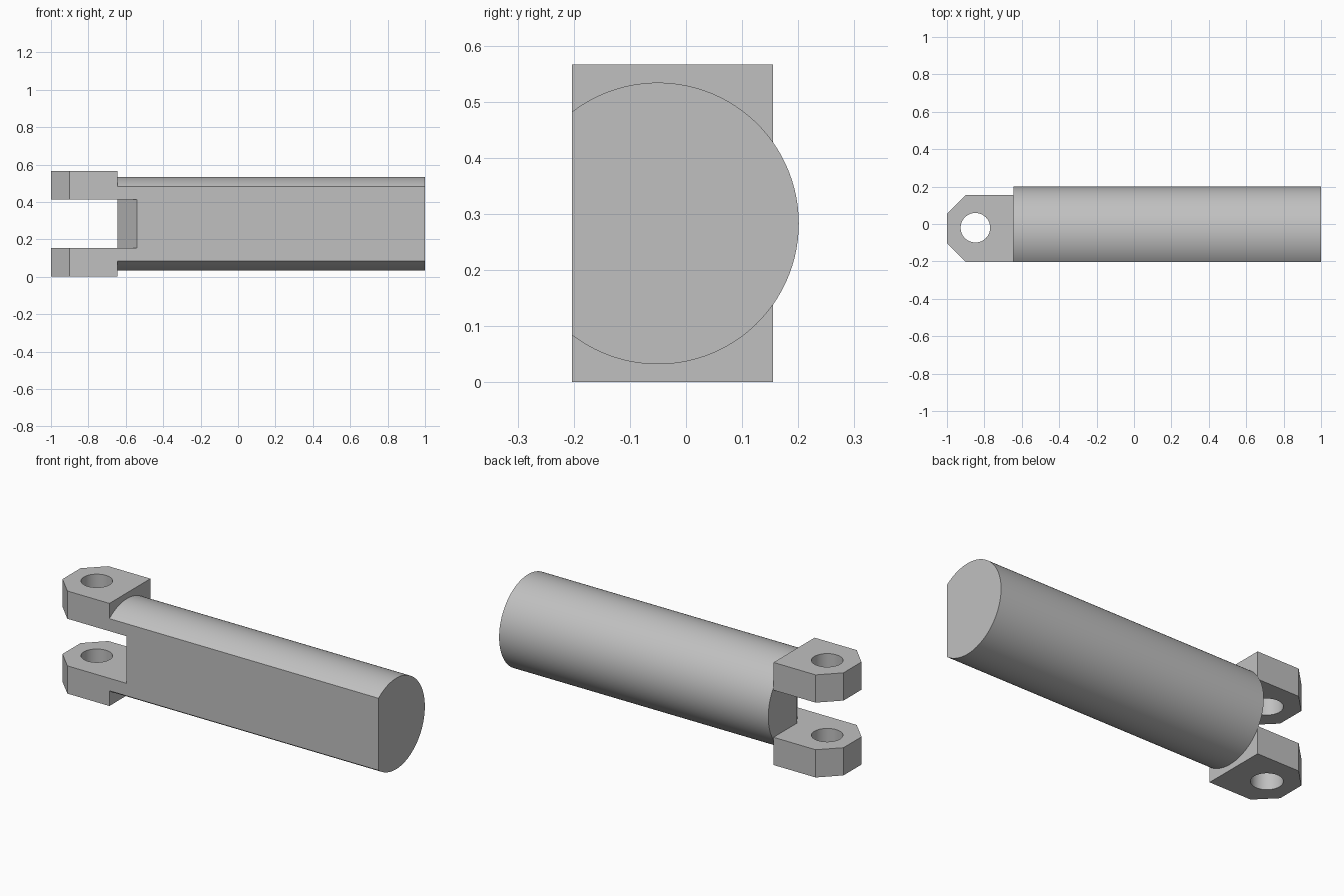
import bpy, bmesh, math
from mathutils import Vector

cube = bpy.data.objects.get("Cube")
if cube:
    bpy.data.objects.remove(cube, do_unlink=True)

grey = bpy.data.materials.new("light grey")
grey.use_nodes = True
colour = (0.53, 0.53, 0.53, 1)
grey.diffuse_color = colour
grey.node_tree.nodes["Principled BSDF"].inputs["Base Color"].default_value = colour

FLAT_Y, MID_Z, HEIGHT = -0.203, 0.283, 0.566
SHOULDER_X, ARM_T = -0.643, 0.153
SHAFT_Y, SHAFT_R = -0.05, 0.251


def prism(name, points, direction):
    """Solid made by sweeping a flat outline along a direction."""
    bm = bmesh.new()
    face = bm.faces.new([bm.verts.new(p) for p in points])
    swept = bmesh.ops.extrude_face_region(bm, geom=[face], use_keep_orig=True)
    moved = [v for v in swept["geom"] if isinstance(v, bmesh.types.BMVert)]
    bmesh.ops.translate(bm, verts=moved, vec=Vector(direction))
    bmesh.ops.recalc_face_normals(bm, faces=bm.faces)
    mesh = bpy.data.meshes.new(name)
    bm.to_mesh(mesh)
    bm.free()
    mesh.materials.append(grey)
    obj = bpy.data.objects.new(name, mesh)
    bpy.context.collection.objects.link(obj)
    return obj


def finish(obj, cutter):
    """Cut the part, drop the cutter and smooth only the round faces."""
    cutter.hide_render = True
    mod = obj.modifiers.new("cut", "BOOLEAN")
    mod.operation, mod.solver, mod.object = "DIFFERENCE", "EXACT", cutter
    bpy.ops.object.select_all(action="DESELECT")
    bpy.context.view_layer.objects.active = obj
    obj.select_set(True)
    bpy.ops.object.modifier_apply(modifier=mod.name)
    bpy.data.objects.remove(cutter, do_unlink=True)
    bpy.ops.object.shade_smooth_by_angle(angle=math.radians(25))


# Round shaft with a flat front
limit = math.acos((FLAT_Y - SHAFT_Y) / SHAFT_R)
steps = 72
angles = [limit * (2 * i / steps - 1) for i in range(steps + 1)]
shaft = prism("shaft",
              [(SHOULDER_X, SHAFT_Y + SHAFT_R * math.cos(a),
                MID_Z + SHAFT_R * math.sin(a)) for a in angles],
              (1 - SHOULDER_X, 0, 0))

# Slanted relief between the arms, cut along a line through both edges
start, end = Vector((SHOULDER_X, SHAFT_Y)), Vector((-0.54, FLAT_Y))
run = end - start
a, b = start - run, end + run
relief = prism("relief_cutter",
               [(a.x, a.y, ARM_T), (b.x, b.y, ARM_T), (a.x, b.y, ARM_T)],
               (0, 0, HEIGHT - 2 * ARM_T))
finish(shaft, relief)

# Two fork arms with chamfered tips and pin holes
outline = [(SHOULDER_X, FLAT_Y), (-0.9, FLAT_Y), (-1, -0.102),
           (-1, 0.055), (-0.9, 0.155), (SHOULDER_X, 0.155)]
for name, z in (("lower_fork_arm", 0), ("upper_fork_arm", HEIGHT - ARM_T)):
    arm = prism(name, [(x, y, z) for x, y in outline], (0, 0, ARM_T))
    ring = [2 * math.pi * i / 48 for i in range(48)]
    pin = prism("pin_hole_cutter",
                [(-0.848 + 0.079 * math.cos(t), -0.02 + 0.079 * math.sin(t), z - 0.1)
                 for t in ring], (0, 0, ARM_T + 0.2))
    finish(arm, pin)
